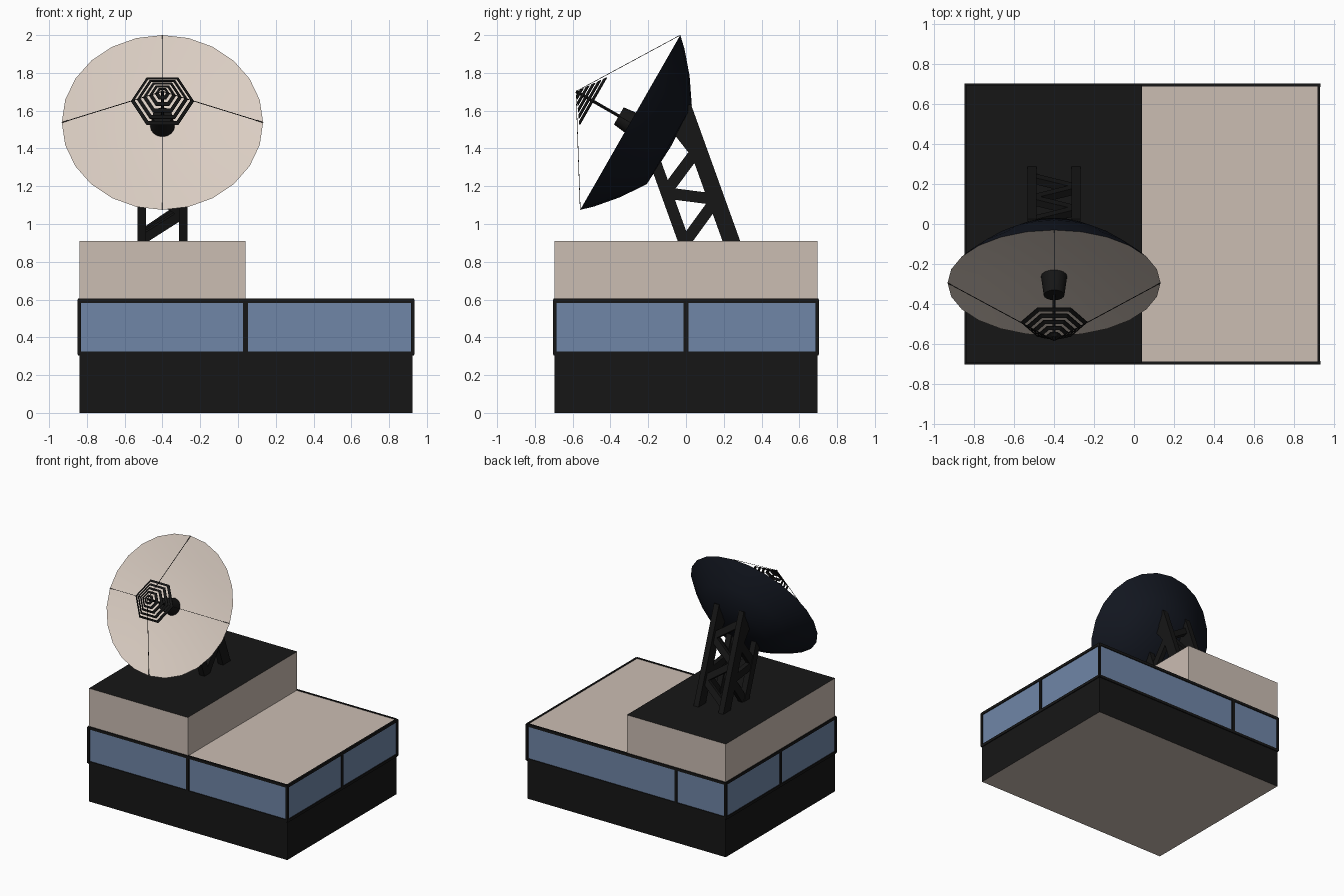
import bpy, bmesh, math
from mathutils import Vector, Matrix

if "Cube" in bpy.data.objects:
    bpy.data.objects.remove(bpy.data.objects["Cube"])


def mat(name, r, g, b):
    m = bpy.data.materials.new(name)
    m.diffuse_color = (r, g, b, 1)
    m.use_nodes = True
    m.node_tree.nodes["Principled BSDF"].inputs["Base Color"].default_value = m.diffuse_color
    return m


BEIGE = mat("beige", 0.60, 0.51, 0.45)
DISH = mat("pale_beige", 0.70, 0.61, 0.54)
BLACK = mat("black", 0.008, 0.008, 0.008)
NAVY = mat("navy_black", 0.006, 0.008, 0.014)
BLUE = mat("window_blue", 0.16, 0.24, 0.39)


def finish(name, bm, *mats, smooth=False):
    bmesh.ops.recalc_face_normals(bm, faces=bm.faces)
    me = bpy.data.meshes.new(name)
    bm.to_mesh(me)
    bm.free()
    for m in mats:
        me.materials.append(m)
    ob = bpy.data.objects.new(name, me)
    bpy.context.collection.objects.link(ob)
    if smooth:
        bpy.ops.object.select_all(action='DESELECT')
        ob.select_set(True)
        bpy.context.view_layer.objects.active = ob
        bpy.ops.object.shade_smooth_by_angle(angle=math.radians(40))
    return ob


def box(name, lo, hi, *mats, top=True, bottom=True):
    """Axis box; second material goes on the horizontal faces."""
    lo, hi = Vector(lo), Vector(hi)
    bm = bmesh.new()
    bmesh.ops.create_cube(bm, size=1)
    for v in bm.verts:
        v.co = (lo + hi) / 2 + v.co * (hi - lo)
    bm.normal_update()
    drop = []
    for f in bm.faces:
        if abs(f.normal.z) > 0.5:
            f.material_index = len(mats) - 1
            if not (top if f.normal.z > 0 else bottom):
                drop.append(f)
    bmesh.ops.delete(bm, geom=drop, context='FACES')
    return finish(name, bm, *mats)


def add_bar(bm, a, b, w, t, ref=(1, 0, 0)):
    """Bar from a to b, size w along ref and t across it."""
    a, b = Vector(a), Vector(b)
    z = (b - a).normalized()
    y = z.cross(Vector(ref)).normalized()
    x = y.cross(z)
    m = Matrix((x * w, y * t, z * (b - a).length)).transposed().to_4x4()
    bmesh.ops.create_cube(bm, size=1, matrix=Matrix.Translation((a + b) / 2) @ m)


def lathe(bm, profile, sides, matrix, closed=False):
    rings = [[bm.verts.new(matrix @ Vector((r * math.cos(i * math.tau / sides),
                                            r * math.sin(i * math.tau / sides), s)))
              for i in range(sides)] for r, s in profile]
    pairs = list(zip(rings, rings[1:])) + ([(rings[-1], rings[0])] if closed else [])
    for p, q in pairs:
        for i in range(sides):
            j = (i + 1) % sides
            bm.faces.new((p[i], p[j], q[j], q[i]))
    bmesh.ops.remove_doubles(bm, verts=bm.verts, dist=1e-5)


# Building
X0, X1, XM, Y = -0.84, 0.925, 0.04, 0.695
box("base_wall", (X0, -Y, 0), (X1, Y, 0.31), BLACK, BEIGE, top=False)
box("window_band", (X0, -Y, 0.31), (X1, Y, 0.60), BLUE, top=False, bottom=False)
box("upper_storey", (X0, -Y, 0.60), (XM, Y, 0.91), BEIGE, BLACK, bottom=False)
box("lower_roof", (XM, -Y, 0.595), (X1, Y, 0.60), BEIGE, bottom=False)

# Window frames: rails all round, corner posts and mullions
bm = bmesh.new()
W = 0.022
for z in (0.315, 0.594):
    for s in (-1, 1):
        add_bar(bm, (X0, s * Y, z), (X1, s * Y, z), 0.014, W, (0, 1, 0))
    for x in (X0, X1):
        add_bar(bm, (x, -Y, z), (x, Y, z), 0.014, W)
posts = [(x, y) for x in (X0, X1) for y in (-Y, 0, Y)] + [(XM, -Y), (-0.40, Y)]
for x, y in posts:
    if abs(y) == Y and x in (X0, X1):
        sx = sy = 0.018
    else:
        sx, sy = (0.014, 0.026) if y == 0 else (0.026, 0.014)
    add_bar(bm, (x, y, 0.31), (x, y, 0.60), sx, sy)
finish("window_frames", bm, BLACK)

# Leaning lattice tower
CX, HALF, SLOPE = -0.40, 0.11, -0.36


def on_leg(y0, z):
    return y0 + SLOPE * (z - 0.91)


FRONT, REAR = -0.012, 0.24
bm = bmesh.new()
for s in (-1, 1):
    x = CX + s * HALF
    add_bar(bm, (x, on_leg(FRONT, 0.89), 0.89), (x, on_leg(FRONT, 1.33), 1.33), 0.045, 0.06)
    add_bar(bm, (x, on_leg(REAR, 0.89), 0.89), (x, on_leg(REAR, 1.62), 1.62), 0.045, 0.088)
    path = [(0.0, 0.91), (0.16, 1.13), (-0.11, 1.165), (0.05, 1.38), (-0.06, 1.52)]
    for (ya, za), (yb, zb) in zip(path, path[1:]):
        add_bar(bm, (x, ya, za), (x, yb, zb), 0.035, 0.06)
finish("tower_sides", bm, BLACK)

bm = bmesh.new()
for y0, levels in ((FRONT, (0.92, 1.06, 1.20, 1.30)), (REAR, (0.94, 1.09, 1.24, 1.39, 1.54))):
    for k, (za, zb) in enumerate(zip(levels, levels[1:])):
        s = 1 if k % 2 else -1
        add_bar(bm, (CX + s * HALF, on_leg(y0, za), za),
                (CX - s * HALF, on_leg(y0, zb), zb), 0.035, 0.05, (0, 1, 0.36))
finish("tower_cross_braces", bm, BLACK)

# Dish, in its own frame: local z points out of the bowl
M = Matrix.Translation((CX, -0.295, 1.5375)) @ Matrix.Rotation(math.radians(60.2), 4, 'X')
R = 0.533
bm = bmesh.new()
lathe(bm, [(R, 0), (0.48, -0.056), (0.37, -0.15), (0.24, -0.238), (0, -0.25)], 24, M)
finish("dish_back", bm, NAVY, smooth=True)
bm = bmesh.new()
lathe(bm, [(r, -0.04 * (1 - (r / R) ** 2)) for r in (0, 0.2, 0.38, R)], 24, M)
ob = finish("dish_face", bm, DISH, smooth=True)
if ob.data.polygons[0].normal.dot(M.col[2].to_3d()) < 0:
    ob.data.flip_normals()

# Hub and feed rod
bm = bmesh.new()
lathe(bm, [(0, -0.045), (0.066, -0.045), (0.052, 0.07), (0, 0.07)], 16, M)
finish("feed_hub", bm, BLACK, smooth=True)
APEX = 0.331
bm = bmesh.new()
lathe(bm, [(0, 0.06), (0.008, 0.06), (0.008, APEX), (0, APEX)], 8, M)
finish("feed_rod", bm, BLACK)

# Hexagonal pyramid of slats
bm = bmesh.new()
k = (APEX - 0.228) / 0.167
for i in range(5):
    r0 = 0.167 - i * 0.032
    r1 = r0 - 0.018
    s0, s1 = APEX - k * r0, APEX - k * r1
    lathe(bm, [(r0, s0), (r1, s1), (r1, s1 - 0.004), (r0, s0 - 0.004)], 6, M, closed=True)
finish("feed_slats", bm, BLACK)

# Stay wires from rim to apex
bm = bmesh.new()
for i in range(4):
    a = i * math.pi / 2
    rim = M @ Vector((R * math.cos(a), R * math.sin(a), 0))
    add_bar(bm, rim, M @ Vector((0, 0, APEX)), 0.003, 0.003, M.col[2].to_3d())
finish("stay_wires", bm, BLACK)
